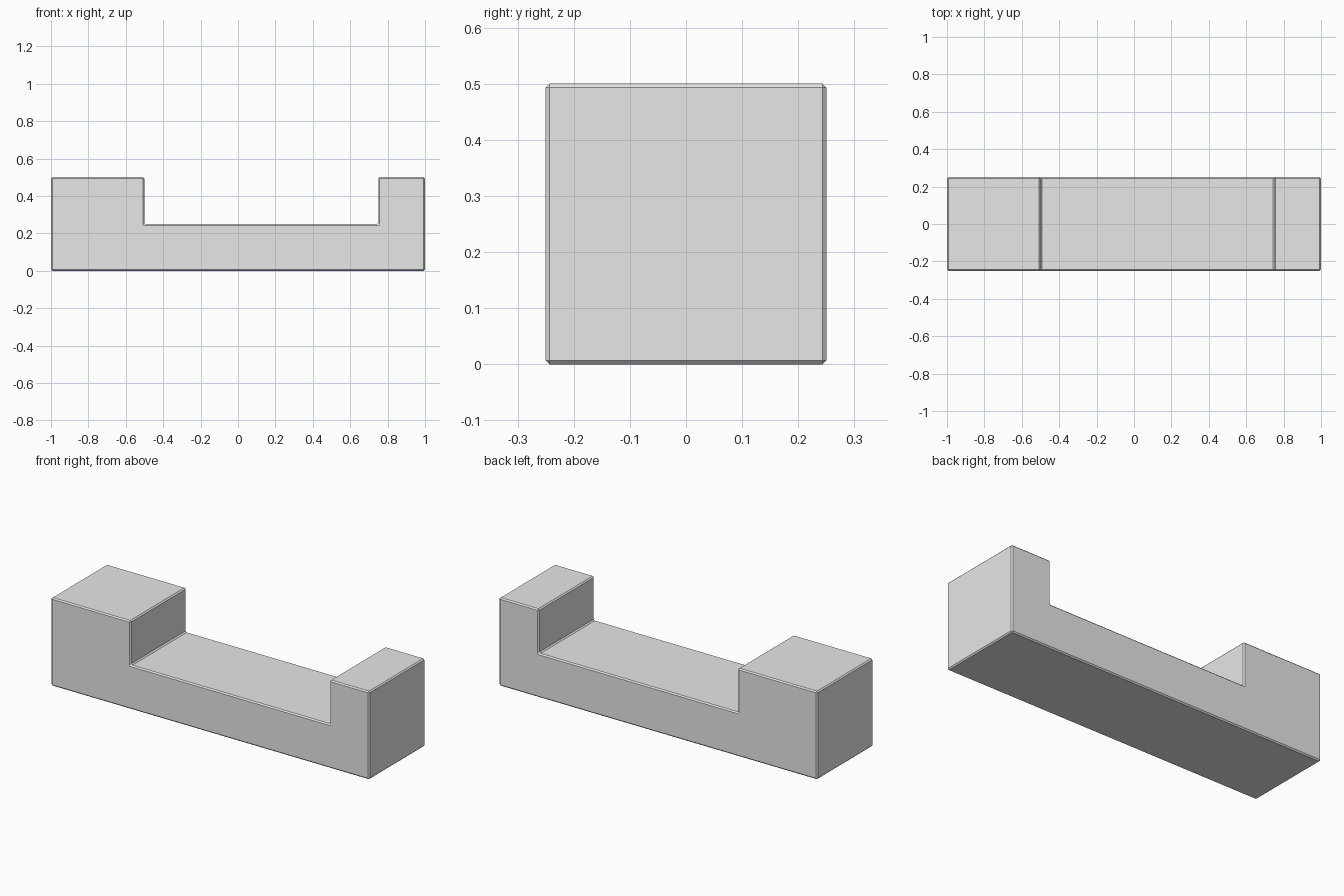
import bpy
import bmesh
from mathutils import Vector

default_cube = bpy.data.objects.get("Cube")
if default_cube:
    bpy.data.objects.remove(default_cube, do_unlink=True)

# Plain grey finish
grey = bpy.data.materials.new("light_grey")
grey.use_nodes = True
colour = (0.8, 0.8, 0.8, 1)
grey.diffuse_color = colour
grey.node_tree.nodes["Principled BSDF"].inputs["Base Color"].default_value = colour

# Side outline: tall wide block, low middle deck, tall narrow block
HALF_WIDTH = 0.25
TOP, DECK = 0.5, 0.25
outline = [(-1, 0), (1, 0), (1, TOP), (0.75, TOP),
           (0.75, DECK), (-0.5, DECK), (-0.5, TOP), (-1, TOP)]

bm = bmesh.new()
front = bm.faces.new([bm.verts.new((x, -HALF_WIDTH, z)) for x, z in outline])
extruded = bmesh.ops.extrude_face_region(bm, geom=[front], use_keep_orig=True)
back_verts = [g for g in extruded["geom"] if isinstance(g, bmesh.types.BMVert)]
bmesh.ops.translate(bm, verts=back_verts, vec=Vector((0, 2 * HALF_WIDTH, 0)))
bmesh.ops.recalc_face_normals(bm, faces=bm.faces)

mesh = bpy.data.meshes.new("stepped_block")
bm.to_mesh(mesh)
bm.free()
mesh.materials.append(grey)
block = bpy.data.objects.new("stepped_block", mesh)
bpy.context.collection.objects.link(block)

# Fine chamfer on every edge, including the inner corners
chamfer = block.modifiers.new("edge_chamfer", "BEVEL")
chamfer.width = 0.007
chamfer.segments = 1
chamfer.limit_method = "ANGLE"
